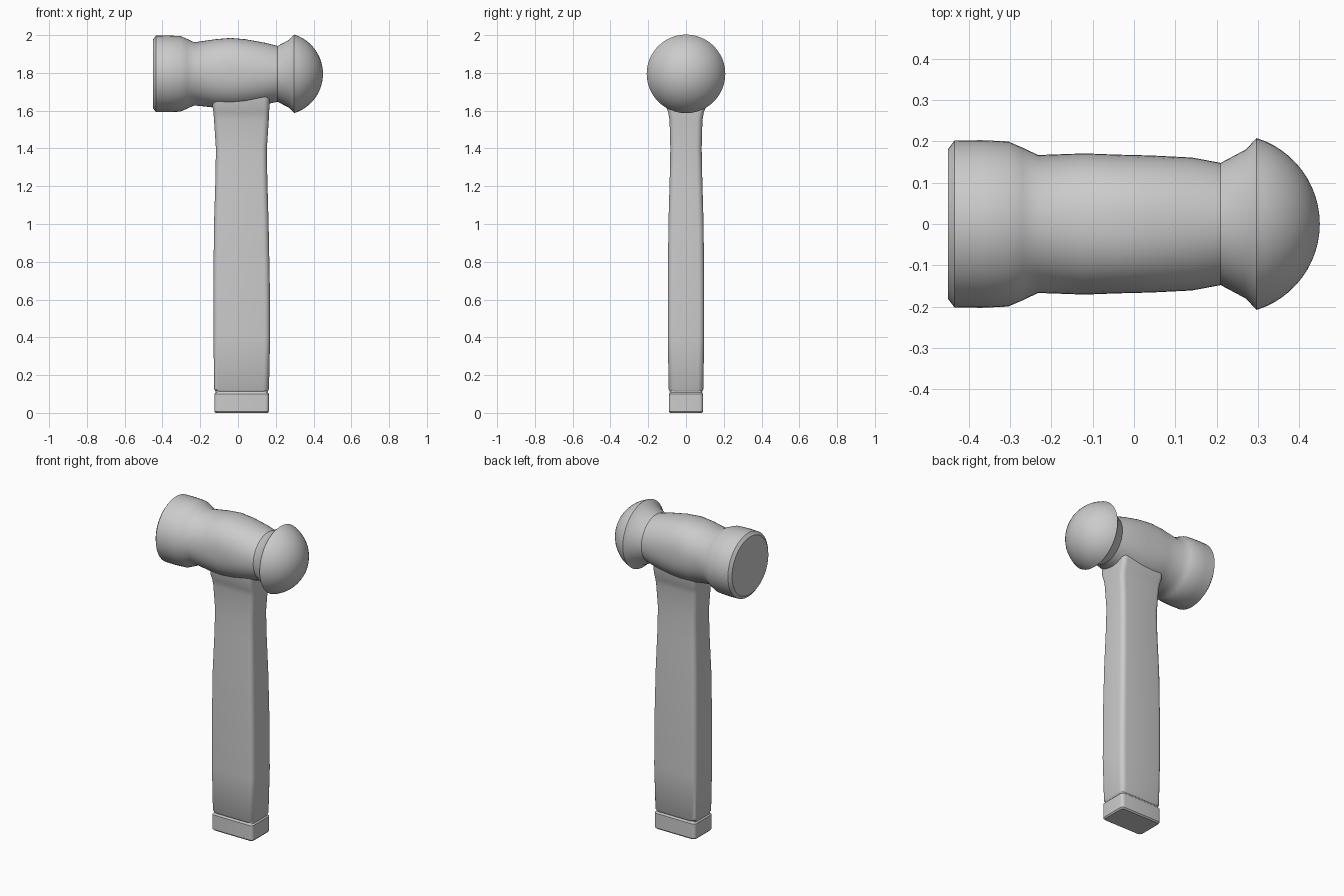
import bpy, bmesh
from math import sin, cos, pi, sqrt, copysign, radians

if "Cube" in bpy.data.objects:
    bpy.data.objects.remove(bpy.data.objects["Cube"])


def loft(name, rings, angle=35):
    """Skin a list of equal-length point rings and cap both ends."""
    bm = bmesh.new()
    loops = [[bm.verts.new(p) for p in r] for r in rings]
    n = len(loops[0])
    for a, b in zip(loops, loops[1:]):
        for i in range(n):
            j = (i + 1) % n
            bm.faces.new((a[i], a[j], b[j], b[i]))
    bm.faces.new(loops[0][::-1])
    bm.faces.new(loops[-1])
    bmesh.ops.recalc_face_normals(bm, faces=bm.faces)
    me = bpy.data.meshes.new(name)
    bm.to_mesh(me)
    bm.free()
    ob = bpy.data.objects.new(name, me)
    bpy.context.collection.objects.link(ob)
    bpy.ops.object.select_all(action='DESELECT')
    ob.select_set(True)
    bpy.context.view_layer.objects.active = ob
    bpy.ops.object.shade_smooth_by_angle(angle=radians(angle))
    return ob


def oval(x, ry, rz, zc=1.795, power=2.0, n=48):
    """Superellipse ring across the x axis."""
    pts = []
    for i in range(n):
        c, s = cos(2 * pi * i / n), sin(2 * pi * i / n)
        pts.append((x, copysign(abs(c) ** (2 / power), c) * ry,
                    zc + copysign(abs(s) ** (2 / power), s) * rz))
    return pts


def slab(z, x0, x1, hy, r=0.03, k=5):
    """Rounded rectangle ring at height z."""
    pts = []
    for q, (cx, cy) in enumerate([(x1 - r, hy - r), (x0 + r, hy - r),
                                  (x0 + r, r - hy), (x1 - r, r - hy)]):
        for i in range(k + 1):
            a = pi / 2 * (q + i / k)
            pts.append((cx + r * cos(a), cy + r * sin(a), z))
    return pts


# Head: striking face, neck, swollen eye, second neck and flared collar
head = [oval(-0.45, 0.182, 0.182), oval(-0.435, 0.202, 0.202),
        oval(-0.37, 0.203, 0.203), oval(-0.305, 0.2, 0.2),
        oval(-0.27, 0.185, 0.185), oval(-0.232, 0.167, 0.167),
        oval(-0.12, 0.171, 0.181, 1.797, 2.2), oval(-0.04, 0.168, 0.186, 1.799, 2.3),
        oval(0.04, 0.166, 0.18, 1.798, 2.25), oval(0.14, 0.161, 0.164, 1.796, 2.1),
        oval(0.21, 0.148, 0.148), oval(0.27, 0.18, 0.18)]
# Peen dome, a spherical cap
R, cx = 0.218, 0.232
for i in range(13):
    a = 1.257 * (1 - i / 12) + 0.01
    r = R * sin(a)
    head.append(oval(cx + R * cos(a), r, r))
loft("head", head)

# Handle, waisted below the head and flaring into it
handle = [(0.112, -0.118, 0.157, 0.085), (0.125, -0.126, 0.164, 0.092),
          (0.4, -0.13, 0.17, 0.096), (0.7, -0.13, 0.168, 0.096),
          (1.0, -0.127, 0.162, 0.093), (1.25, -0.119, 0.155, 0.086),
          (1.4, -0.117, 0.153, 0.083), (1.55, -0.127, 0.163, 0.087),
          (1.59, -0.13, 0.165, 0.094), (1.62, -0.134, 0.166, 0.105),
          (1.68, -0.134, 0.166, 0.11)]
loft("handle", [slab(*h) for h in handle])

# Butt cap with a small groove above it
cap = [(0.0, -0.118, 0.158, 0.084), (0.008, -0.125, 0.164, 0.091),
       (0.1, -0.125, 0.164, 0.091), (0.108, -0.118, 0.157, 0.085),
       (0.115, -0.118, 0.157, 0.084)]
loft("butt_cap", [slab(*c, r=0.02) for c in cap])
